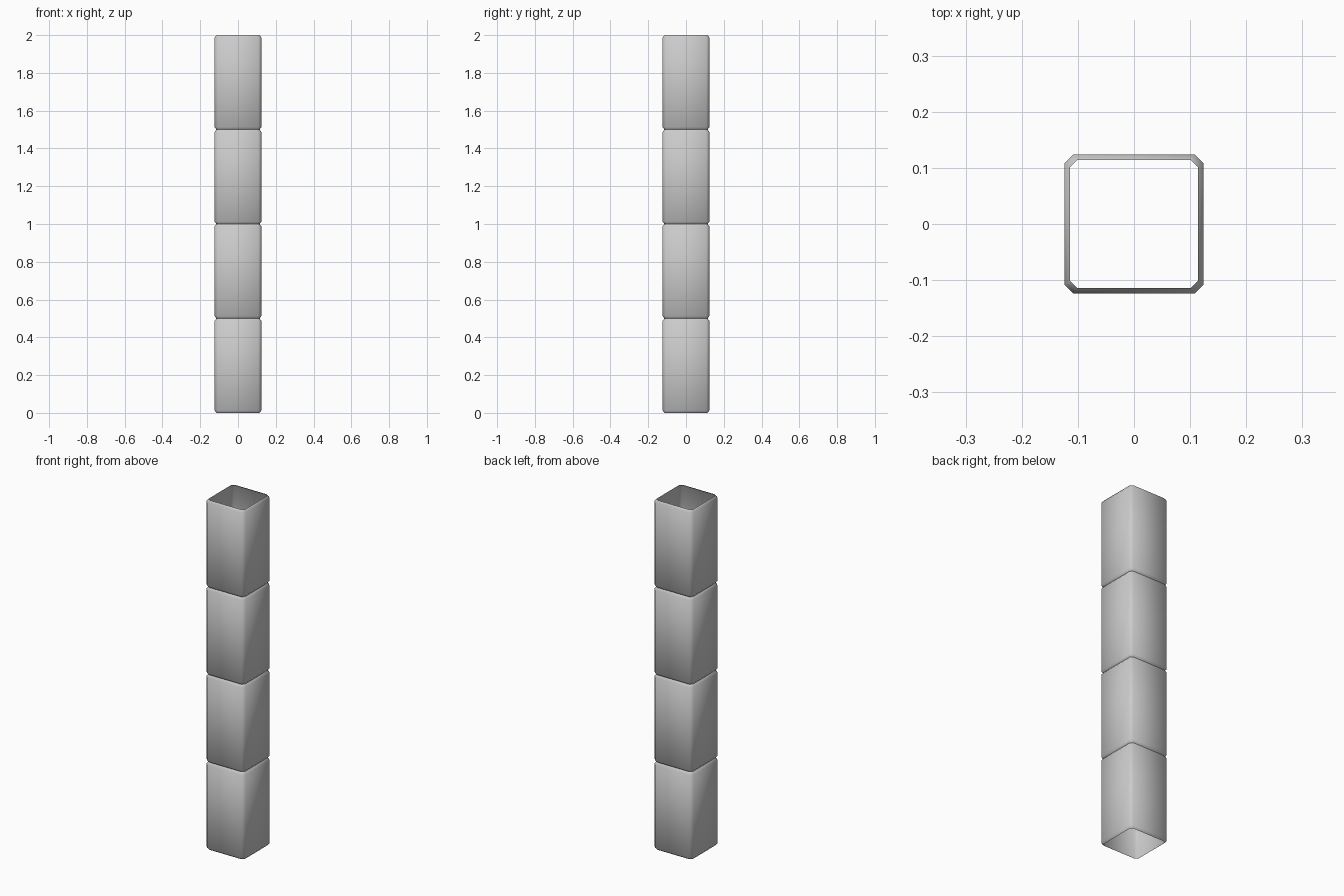
import bpy, bmesh

if "Cube" in bpy.data.objects:
    bpy.data.objects.remove(bpy.data.objects["Cube"])

SEGMENTS = 4
HEIGHT = 0.5
HALF = 0.124      # half width of the shaft
CUT = 0.016       # corner chamfer
INSET = 0.0095    # how far the open rims step in
LIP = 0.013       # height of the rim bevel


def ring(bm, half, cut, z):
    """Square outline with chamfered corners."""
    a, b = half, half - cut
    pts = [(a, -b), (a, b), (b, a), (-b, a), (-a, b), (-a, -b), (-b, -a), (b, -a)]
    return [bm.verts.new((x, y, z)) for x, y in pts]


def column_segment(name, z):
    """Hollow open-ended block with bevelled rims."""
    bm = bmesh.new()
    rings = [ring(bm, HALF - INSET, CUT - 0.002, 0),
             ring(bm, HALF, CUT, LIP),
             ring(bm, HALF, CUT, HEIGHT - LIP),
             ring(bm, HALF - INSET, CUT - 0.002, HEIGHT)]
    for low, high in zip(rings, rings[1:]):
        for i in range(8):
            j = (i + 1) % 8
            bm.faces.new((low[i], low[j], high[j], high[i])).smooth = True
    mesh = bpy.data.meshes.new(name)
    bm.to_mesh(mesh)
    bm.free()
    obj = bpy.data.objects.new(name, mesh)
    obj.location.z = z
    bpy.context.collection.objects.link(obj)


# Four stacked blocks form the column
for k in range(SEGMENTS):
    column_segment(f"column_segment_{k + 1}", k * HEIGHT)
